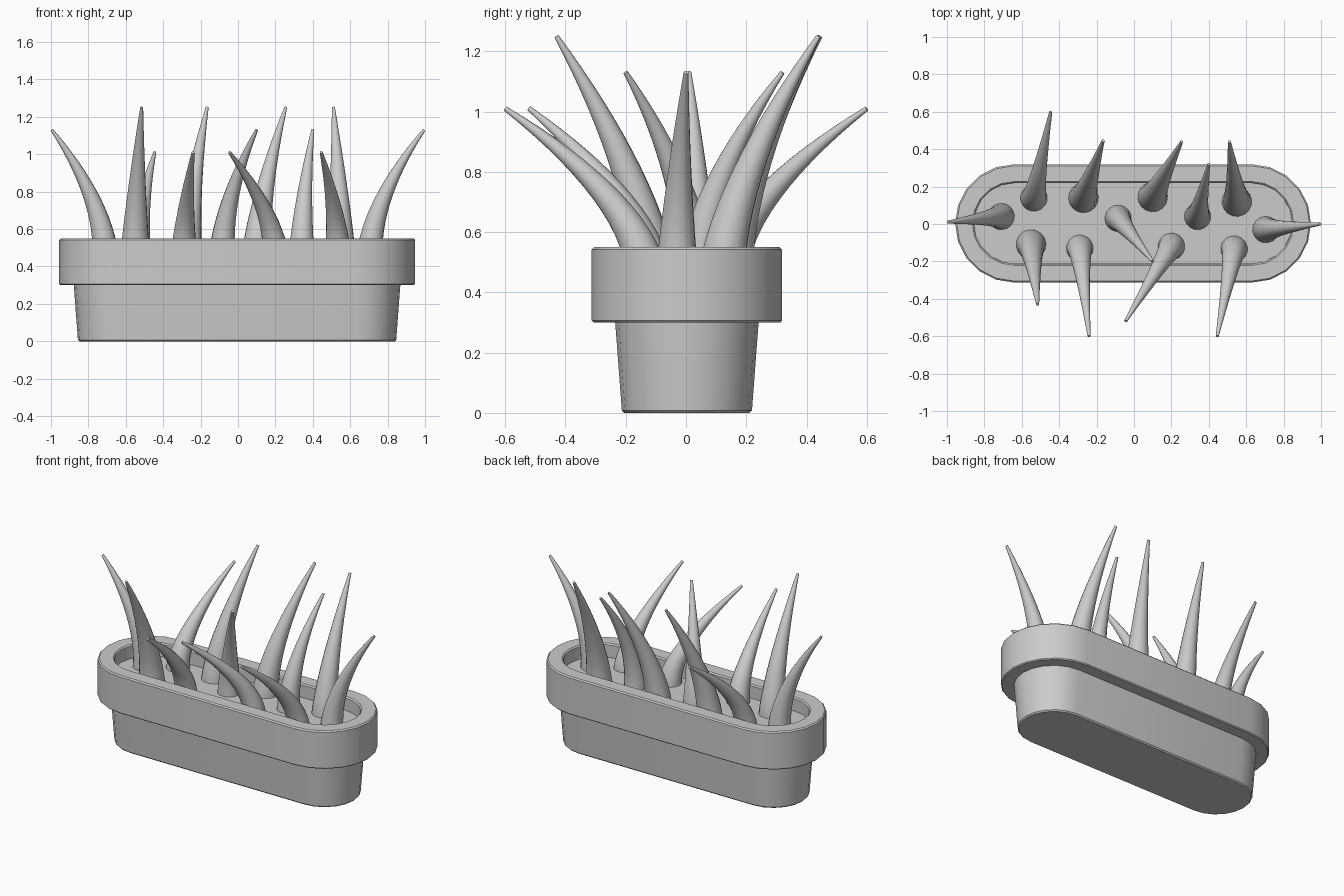
import bpy, bmesh, math
from mathutils import Vector

cube = bpy.data.objects.get("Cube")
if cube:
    bpy.data.objects.remove(cube, do_unlink=True)

grey = bpy.data.materials.new("plain_grey")
grey.use_nodes = True
COLOUR = (0.6, 0.6, 0.6, 1)
grey.diffuse_color = COLOUR
grey.node_tree.nodes["Principled BSDF"].inputs["Base Color"].default_value = COLOUR

STRAIGHT = 0.635   # half length of the straight pot sides
SOIL_Z = 0.46
CENTRE = Vector((-0.005, 0.003, 0))


def build(name, rings, angle):
    """Skin a stack of equal rings, cap both ends and shade."""
    bm = bmesh.new()
    loops = [[bm.verts.new(p) for p in ring] for ring in rings]
    n = len(loops[0])
    for low, high in zip(loops, loops[1:]):
        for i in range(n):
            j = (i + 1) % n
            bm.faces.new((low[i], low[j], high[j], high[i]))
    bm.faces.new(loops[0][::-1])
    bm.faces.new(loops[-1])
    bmesh.ops.recalc_face_normals(bm, faces=bm.faces)
    mesh = bpy.data.meshes.new(name)
    bm.to_mesh(mesh)
    bm.free()
    mesh.materials.append(grey)
    obj = bpy.data.objects.new(name, mesh)
    bpy.context.collection.objects.link(obj)
    bpy.ops.object.select_all(action="DESELECT")
    obj.select_set(True)
    bpy.context.view_layer.objects.active = obj
    bpy.ops.object.shade_smooth_by_angle(angle=math.radians(angle))
    return obj


def stadium(radius, z, steps=10):
    """Long outline with two half-round ends."""
    ring = []
    for side in (1, -1):
        for i in range(steps + 1):
            a = math.pi * (i / steps - 0.5)
            ring.append(CENTRE + Vector((side * (STRAIGHT + radius * math.cos(a)),
                                         side * radius * math.sin(a), z)))
    return ring


# Trough: tapered tub, overhanging rim and inner wall
profile = [(0.208, 0), (0.216, 0.008), (0.238, 0.30), (0.31, 0.30),
           (0.316, 0.306), (0.316, 0.542), (0.308, 0.55), (0.224, 0.55),
           (0.216, 0.542), (0.216, 0.43)]
build("planter_trough", [stadium(r, z) for r, z in profile], 30)

# Soil bed
build("soil", [stadium(0.2155, 0.425), stadium(0.2155, SOIL_Z)], 30)


# Leaves: tapering horns that bend outward
def leaf(name, base, tip, height, radius, bend, steps=14, sides=16):
    bx, by = base
    dx, dy = tip[0] - bx, tip[1] - by
    flat = math.hypot(dx, dy)
    out = Vector((dx / flat, dy / flat, 0))
    side = Vector((-out.y, out.x, 0))
    rise = height - SOIL_Z
    rings = []
    for k in range(-1, steps + 1):
        t = max(k, 0) / steps
        z = SOIL_Z + rise * t if k >= 0 else 0.34
        middle = Vector((bx, by, z)) + out * flat * t ** bend
        slope = flat * bend * t ** (bend - 1)
        normal = (out * rise - Vector((0, 0, slope))).normalized()
        r = radius * (1 - t) + 0.008 * t
        turn = [2 * math.pi * i / sides for i in range(sides)]
        rings.append([middle + normal * r * math.cos(a) + side * r * math.sin(a)
                      for a in turn])
    build(name, rings, 40)


# Leaf kinds: tip height, base radius, bend power
kinds = {"tall": (1.25, 0.08, 1.55), "medium": (1.13, 0.071, 1.75),
         "spreading": (1.01, 0.072, 1.7)}
leaves = [
    ("medium", (-0.71, 0.04), (-0.995, 0.01)),
    ("spreading", (-0.535, 0.14), (-0.445, 0.60)),
    ("tall", (-0.27, 0.14), (-0.165, 0.445)),
    ("tall", (0.10, 0.145), (0.255, 0.44)),
    ("medium", (0.34, 0.04), (0.40, 0.32)),
    ("tall", (0.55, 0.12), (0.51, 0.44)),
    ("medium", (0.705, -0.03), (0.995, 0.0)),
    ("medium", (-0.085, 0.03), (0.10, -0.2)),
    ("tall", (-0.55, -0.11), (-0.515, -0.43)),
    ("spreading", (-0.29, -0.13), (-0.24, -0.60)),
    ("spreading", (0.20, -0.12), (-0.045, -0.52)),
    ("spreading", (0.535, -0.135), (0.445, -0.60)),
]
for i, (kind, base, tip) in enumerate(leaves, 1):
    leaf(f"{kind}_leaf_{i}", base, tip, *kinds[kind])
